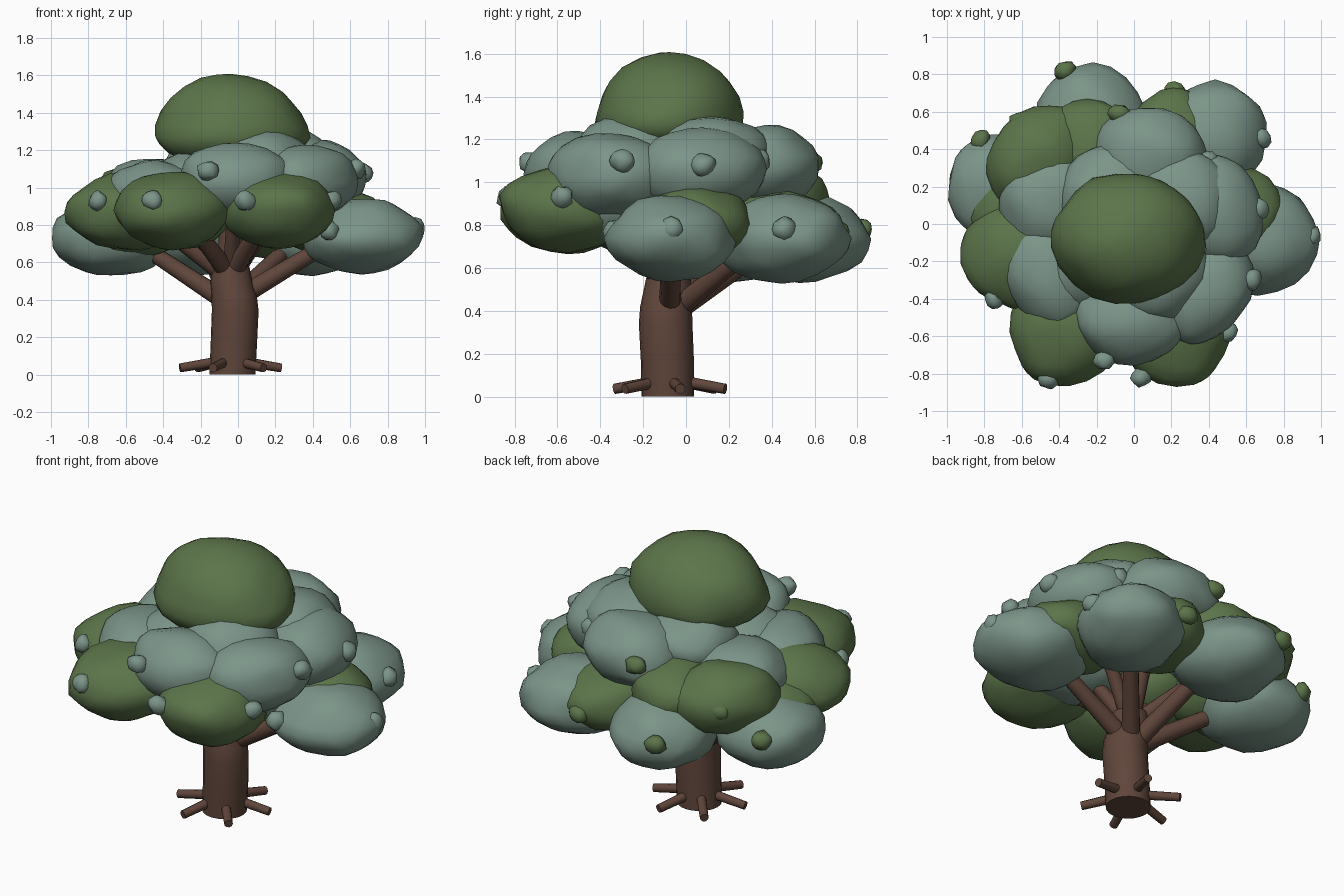
import bpy, bmesh, math
from mathutils import Vector, Matrix, noise

cube = bpy.data.objects.get("Cube")
if cube:
    bpy.data.objects.remove(cube, do_unlink=True)


def material(name, rgb):
    mat = bpy.data.materials.new(name)
    mat.use_nodes = True
    mat.diffuse_color = (*rgb, 1)
    mat.node_tree.nodes["Principled BSDF"].inputs["Base Color"].default_value = (*rgb, 1)
    return mat


BARK = material("brown bark", (0.115, 0.06, 0.043))
GREEN = material("moss green", (0.105, 0.175, 0.068))
SAGE = material("grey sage", (0.20, 0.30, 0.25))
UP = Vector((0, 0, 1))
AXIS = Vector((-0.04, -0.075, 0))


def finish(name, bm, mat, angle):
    bmesh.ops.recalc_face_normals(bm, faces=bm.faces)
    mesh = bpy.data.meshes.new(name)
    bm.to_mesh(mesh)
    bm.free()
    mesh.materials.append(mat)
    obj = bpy.data.objects.new(name, mesh)
    bpy.context.collection.objects.link(obj)
    bpy.ops.object.select_all(action="DESELECT")
    obj.select_set(True)
    bpy.context.view_layer.objects.active = obj
    bpy.ops.object.shade_smooth_by_angle(angle=math.radians(angle))
    return obj


def tube(name, points, radii, sides, level=False):
    """Capped round tube through the points, with level or square-cut rings."""
    bm = bmesh.new()
    pts = [Vector(p) for p in points]
    rings = []
    for i, (p, r) in enumerate(zip(pts, radii)):
        along = UP if level else pts[min(i + 1, len(pts) - 1)] - pts[max(i - 1, 0)]
        turn = UP.rotation_difference(along)
        rings.append([bm.verts.new(p + turn @ Vector((r * math.cos(a), r * math.sin(a), 0)))
                      for a in (math.tau * k / sides for k in range(sides))])
    for low, high in zip(rings, rings[1:]):
        for k in range(sides):
            n = (k + 1) % sides
            bm.faces.new((low[k], low[n], high[n], high[k]))
    bm.faces.new(rings[0])
    bm.faces.new(rings[-1])
    return finish(name, bm, BARK, 40)


def clump(name, centre, size, mat, detail=3, rough=0.1):
    """Lumpy ellipsoid, its first axis turned away from the trunk."""
    centre = Vector(centre)
    out = centre - AXIS
    spin = Matrix.Rotation(math.atan2(out.y, out.x), 3, "Z")
    bm = bmesh.new()
    bmesh.ops.create_icosphere(bm, subdivisions=detail, radius=1)
    for v in bm.verts:
        bump = 1 + rough * noise.noise(v.co * 1.6 + centre * 9)
        v.co = centre + spin @ Vector([c * s * bump for c, s in zip(v.co, size)])
    return finish(name, bm, mat, 60)


# Trunk, running up inside the canopy
tube("trunk", [(-0.03, -0.085, 0), (-0.022, -0.087, 0.17), (-0.015, -0.095, 0.34),
               (-0.02, -0.093, 0.42), (-0.035, -0.085, 0.5), (-0.04, -0.08, 0.58)],
     [0.123, 0.124, 0.125, 0.121, 0.112, 0.1], 20, level=True)
tube("upper_trunk", [(-0.04, -0.08, 0.5), (-0.03, -0.08, 1.2)], [0.075, 0.05], 12)

# Ring of surface roots
for i in range(6):
    a = math.radians(10) + math.tau * i / 6
    way = Vector((math.cos(a), math.sin(a), 0))
    tube(f"root_{i + 1}", [AXIS + way * 0.06 + UP * 0.072,
                           AXIS + way * 0.275 + UP * 0.036], [0.027, 0.024], 10)

# Foliage tiers: centre and colour of each clump
LOWER = [(0.66, -0.07, 0.74, SAGE), (0.4, 0.45, 0.74, SAGE), (-0.22, 0.53, 0.735, SAGE),
         (-0.68, 0.19, 0.73, SAGE), (-0.6, -0.16, 0.87, GREEN),
         (-0.35, -0.55, 0.88, GREEN), (0.21, -0.55, 0.88, GREEN)]
INNER = [(0.5, 0.04, 0.81, GREEN), (0.18, 0.42, 0.79, GREEN), (-0.22, 0.38, 0.92, GREEN),
         (-0.58, 0.07, 0.8, GREEN), (-0.32, -0.25, 0.85, GREEN), (0.2, -0.3, 0.88, SAGE)]
MIDDLE = [(0.37, -0.35, 1.03, SAGE), (0.43, 0.07, 1.06, SAGE), (0.09, 0.37, 1.07, SAGE),
          (-0.51, 0.35, 0.93, GREEN), (-0.45, -0.27, 0.95, SAGE), (-0.01, -0.5, 1.04, SAGE)]
UPPER = [(0.13, -0.25, 1.13, SAGE), (0.25, 0.12, 1.13, SAGE), (-0.12, 0.14, 1.1, SAGE),
         (-0.44, 0.13, 0.98, SAGE), (-0.25, -0.2, 1.0, SAGE)]
TIERS = {"lower": (LOWER, (0.325, 0.3, 0.205)), "inner": (INNER, (0.31, 0.26, 0.18)),
         "middle": (MIDDLE, (0.25, 0.31, 0.2)), "upper": (UPPER, (0.28, 0.28, 0.18))}
for tier, (spots, size) in TIERS.items():
    for i, (x, y, z, mat) in enumerate(spots):
        clump(f"{tier}_foliage_{i + 1}", (x, y, z), size, mat)

# Domed crown, tapering upwards, with a full, flattened underside
crown = clump("crown_foliage", (-0.035, AXIS.y, 1.33), (0.4, 0.345, 0.28), GREEN, rough=0.07)
for v in crown.data.vertices:
    rise = v.co.z - 1.33
    spread = 1 - rise * (0.4 if rise > 0 else 0.8)
    v.co.xy = AXIS.xy + (v.co.xy - AXIS.xy) * spread
    if rise < 0:
        v.co.z -= rise * 0.2

# Branches reaching into the lower and middle clumps
for tier, thick in (("lower", 0.052), ("middle", 0.042)):
    for i, (x, y, z, mat) in enumerate(TIERS[tier][0]):
        foot = Vector((x, y, 0))
        start = AXIS.lerp(foot, 0.08) + UP * min(z - 0.32, 0.56)
        end = AXIS.lerp(foot, 0.7) + UP * (z - 0.06)
        tube(f"{tier}_branch_{i + 1}", [start, end], [thick, thick * 0.8], 12)

# Small buds on the outer clumps
SAGE_BUDS = [(0.95, -0.07, 0.78), (0.49, -0.33, 0.77), (0.5, -0.58, 0.93), (0.04, -0.82, 0.93),
             (-0.46, -0.83, 0.93), (-0.75, -0.4, 0.93), (0.68, 0.46, 0.78), (0.67, 0.08, 1.08),
             (0.63, -0.3, 1.1), (-0.16, -0.73, 1.09), (0.4, 0.34, 1.1)]
GREEN_BUDS = [(-0.37, 0.82, 0.78), (-0.82, 0.45, 0.78), (0.22, 0.71, 0.77),
              (-0.61, 0.55, 0.94), (-0.08, 0.59, 1.09)]
for label, buds, mat in (("sage", SAGE_BUDS, SAGE), ("green", GREEN_BUDS, GREEN)):
    for i, spot in enumerate(buds):
        clump(f"{label}_bud_{i + 1}", spot, (0.05, 0.06, 0.055), mat, detail=2, rough=0.25)
